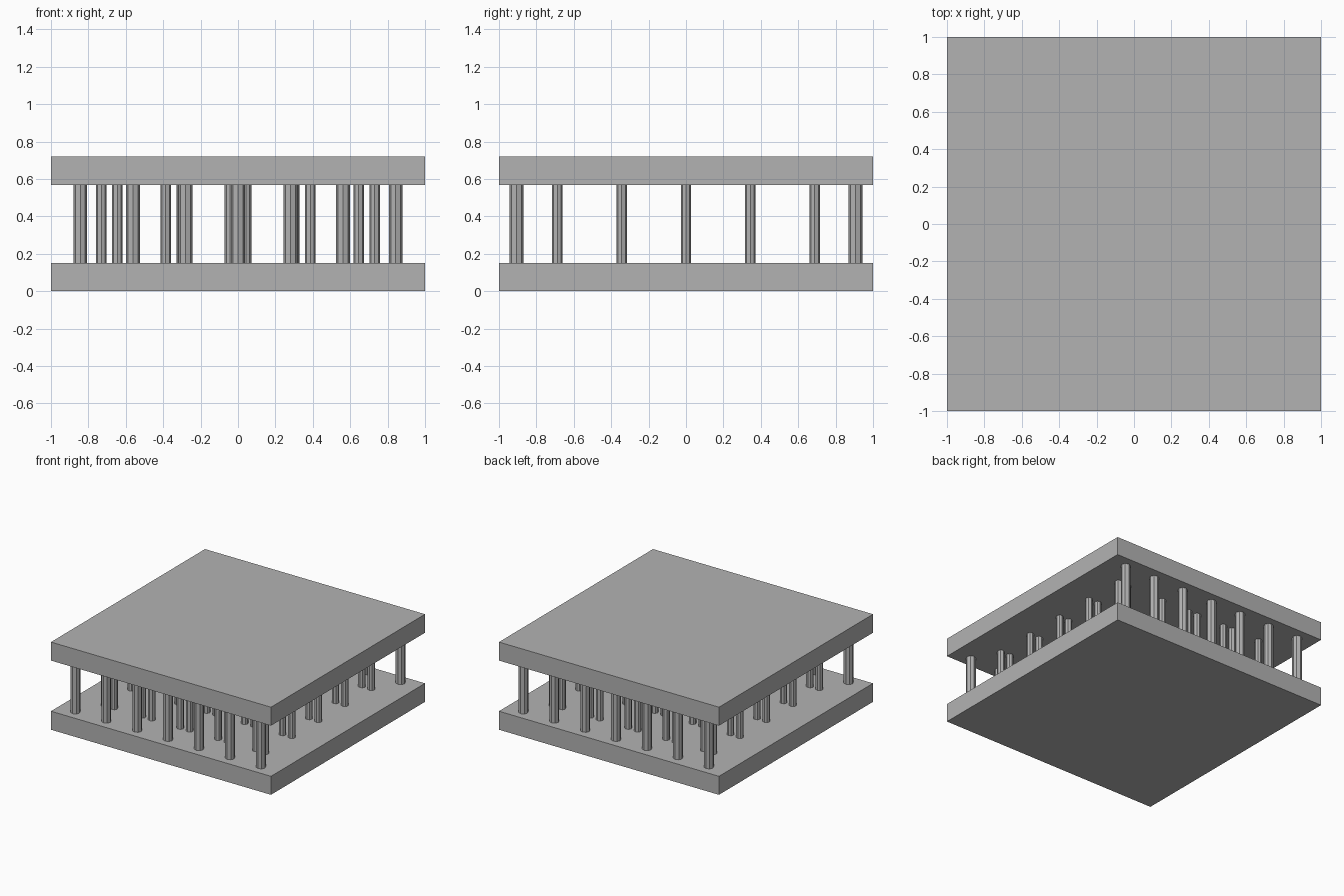
import bpy
import math

cube = bpy.data.objects.get("Cube")
if cube:
    bpy.data.objects.remove(cube, do_unlink=True)

grey = bpy.data.materials.new("plain grey")
grey.use_nodes = True
grey.diffuse_color = (0.45, 0.45, 0.45, 1)
grey.node_tree.nodes["Principled BSDF"].inputs["Base Color"].default_value = (0.45, 0.45, 0.45, 1)

SLAB = 0.152
HEIGHT = 0.72


def slab(name, z):
    bpy.ops.mesh.primitive_cube_add(size=1, location=(0, 0, z + SLAB / 2))
    ob = bpy.context.object
    ob.name = name
    ob.scale = (2, 2, SLAB)
    bpy.ops.object.transform_apply(location=False, rotation=False, scale=True)
    ob.data.materials.append(grey)


def pillar(name, x, y, radius):
    bpy.ops.mesh.primitive_cylinder_add(vertices=8, radius=radius,
                                        depth=HEIGHT - 2 * SLAB,
                                        location=(x, y, HEIGHT / 2))
    ob = bpy.context.object
    ob.name = name
    ob.data.materials.append(grey)


# Floor and roof slabs
slab("floor_slab", 0)
slab("roof_slab", HEIGHT - SLAB)

# Thick columns in rows along the front and back
for side, y in (("front", -0.907), ("back", 0.907)):
    for i in range(-3, 4):
        pillar(side + "_column", i * 0.281, y, 0.037)

# Inner grid of paired slim columns
for i in range(-2, 3):
    for j in range(-2, 3):
        for offset in (-0.043, 0.043):
            pillar("inner_column", i * 0.344 + offset, j * 0.344, 0.028)
